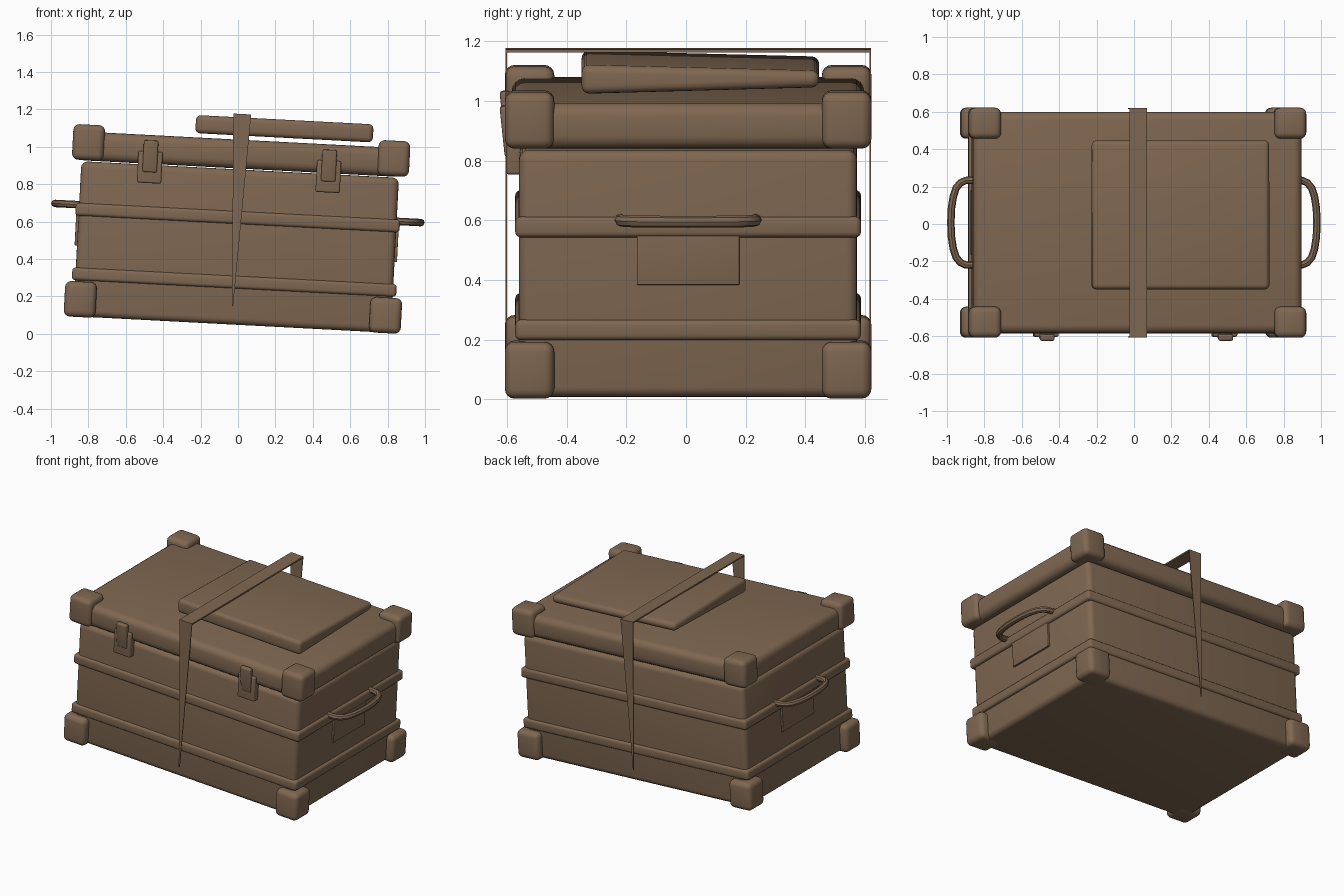
import bpy, bmesh, math
from mathutils import Matrix, Vector

if "Cube" in bpy.data.objects:
    bpy.data.objects.remove(bpy.data.objects["Cube"])

brown = bpy.data.materials.new("worn_brown")
brown.diffuse_color = (0.215, 0.137, 0.083, 1)
brown.use_nodes = True
brown.node_tree.nodes["Principled BSDF"].inputs["Base Color"].default_value = brown.diffuse_color

# The whole chest leans three degrees to the right
CY = 0.007
LEAN = Matrix.Translation((-0.032, CY, 0.047)) @ Matrix.Rotation(math.radians(3), 4, 'Y')


def finish(ob, smooth=True):
    ob.data.materials.clear()
    ob.data.materials.append(brown)
    if smooth:
        bpy.ops.object.select_all(action='DESELECT')
        ob.select_set(True)
        bpy.context.view_layer.objects.active = ob
        bpy.ops.object.shade_smooth_by_angle(angle=math.radians(35))


def solid(name, verts, faces, bevel=0.0, mat=LEAN, segs=4):
    bm = bmesh.new()
    vs = [bm.verts.new(v) for v in verts]
    for f in faces:
        bm.faces.new([vs[i] for i in f])
    bmesh.ops.recalc_face_normals(bm, faces=bm.faces)
    if bevel:
        bmesh.ops.bevel(bm, geom=bm.edges[:], offset=bevel, segments=segs,
                        profile=0.5, affect='EDGES', clamp_overlap=True)
    bm.transform(mat)
    me = bpy.data.meshes.new(name)
    bm.to_mesh(me)
    bm.free()
    ob = bpy.data.objects.new(name, me)
    bpy.context.collection.objects.link(ob)
    finish(ob)
    return ob


BOX = [(0, 1, 3, 2), (4, 5, 7, 6), (0, 1, 5, 4), (2, 3, 7, 6), (0, 2, 6, 4), (1, 3, 7, 5)]


def box(name, x, y, z, bevel=0.0, mat=LEAN):
    return solid(name, [(a, b, c) for a in x for b in y for c in z], BOX, bevel, mat)


# Body, ribs and lid
box("body", (-0.85, 0.85), (-0.567, 0.567), (0.003, 0.833), 0.035)
box("lower_band", (-0.868, 0.868), (-0.58, 0.58), (0.196, 0.264), 0.018)
box("upper_band", (-0.868, 0.868), (-0.58, 0.58), (0.541, 0.61), 0.018)
box("lid", (-0.88, 0.88), (-0.592, 0.592), (0.838, 0.992), 0.045)

# Eight corner guards
for sx, a in ((-1, "left"), (1, "right")):
    for sy, b in ((-1, "front"), (1, "back")):
        for z0, z1, c in ((0, 0.19, "lower"), (0.84, 1.03, "upper")):
            box(f"{c}_{b}_{a}_corner", sorted((sx * 0.732, sx * 0.902)),
                sorted((sy * 0.449, sy * 0.615)), (z0, z1), 0.033)

# Latches: wide plate with a slightly tilted clasp
for x, a in ((-0.483, "left"), (0.473, "right")):
    box(f"{a}_latch_plate", (x - 0.065, x + 0.065), (-0.61, -0.56), (0.735, 0.905), 0.01)
    tilt = LEAN @ Matrix.Translation((x, -0.607, 0.88)) @ Matrix.Rotation(math.radians(6), 4, 'X')
    box(f"{a}_latch_clasp", (-0.039, 0.039), (-0.017, 0.017), (-0.087, 0.083), 0.01, tilt)

# End handles with backing plates
for s, a in ((-1, "left"), (1, "right")):
    box(f"{a}_handle_plate", sorted((s * 0.84, s * 0.863)), (-0.172, 0.172), (0.382, 0.585), 0.003)
    cu = bpy.data.curves.new(f"{a}_handle", 'CURVE')
    cu.dimensions = '3D'
    cu.bevel_depth = 0.02
    cu.bevel_resolution = 2
    cu.use_fill_caps = True
    sp = cu.splines.new('POLY')
    path = [(0.845, 0.227), (0.9, 0.226), (0.929, 0.213), (0.952, 0.185), (0.967, 0.14), (0.977, 0.075)]
    path = path + [(0.98, 0)] + [(x, -y) for x, y in reversed(path)]
    sp.points.add(len(path) - 1)
    for p, (x, y) in zip(sp.points, path):
        p.co = (*(LEAN @ Vector((s * x, y, 0.6))), 1)
    ob = bpy.data.objects.new(f"{a}_handle", cu)
    bpy.context.collection.objects.link(ob)
    bpy.ops.object.select_all(action='DESELECT')
    ob.select_set(True)
    bpy.context.view_layer.objects.active = ob
    bpy.ops.object.convert(target='MESH')
    finish(bpy.context.view_layer.objects.active)

# Pad on the lid, thinner towards the back
pad = []
for x in (-0.25, 0.70):
    pad += [(x, -0.357, 1.014), (x, -0.357, 1.112), (x, 0.44, 1.036), (x, 0.44, 1.092)]
solid("top_pad", pad, BOX, 0.026)

# Strap: flat bar across the top, tapering tails on front and back
WORLD = Matrix.Identity(4)
bar = []
for x, z in ((-0.025, 1.178), (0.07, 1.173)):
    bar += [(x, y, z - d) for y in (-0.606, 0.62) for d in (0.01, 0)]
solid("strap_top", bar, BOX, 0, WORLD)
for y, a in ((-0.606, "front"), (0.615, "back")):
    tail = []
    for xt, zt, xb in ((-0.025, 1.176, -0.032), (0.07, 1.171, -0.026)):
        for yy in (y, y + 0.005):
            tail += [(xb, yy, 0.15), (xt, yy, zt)]
    solid(f"strap_{a}_tail", tail, BOX, 0, WORLD)
